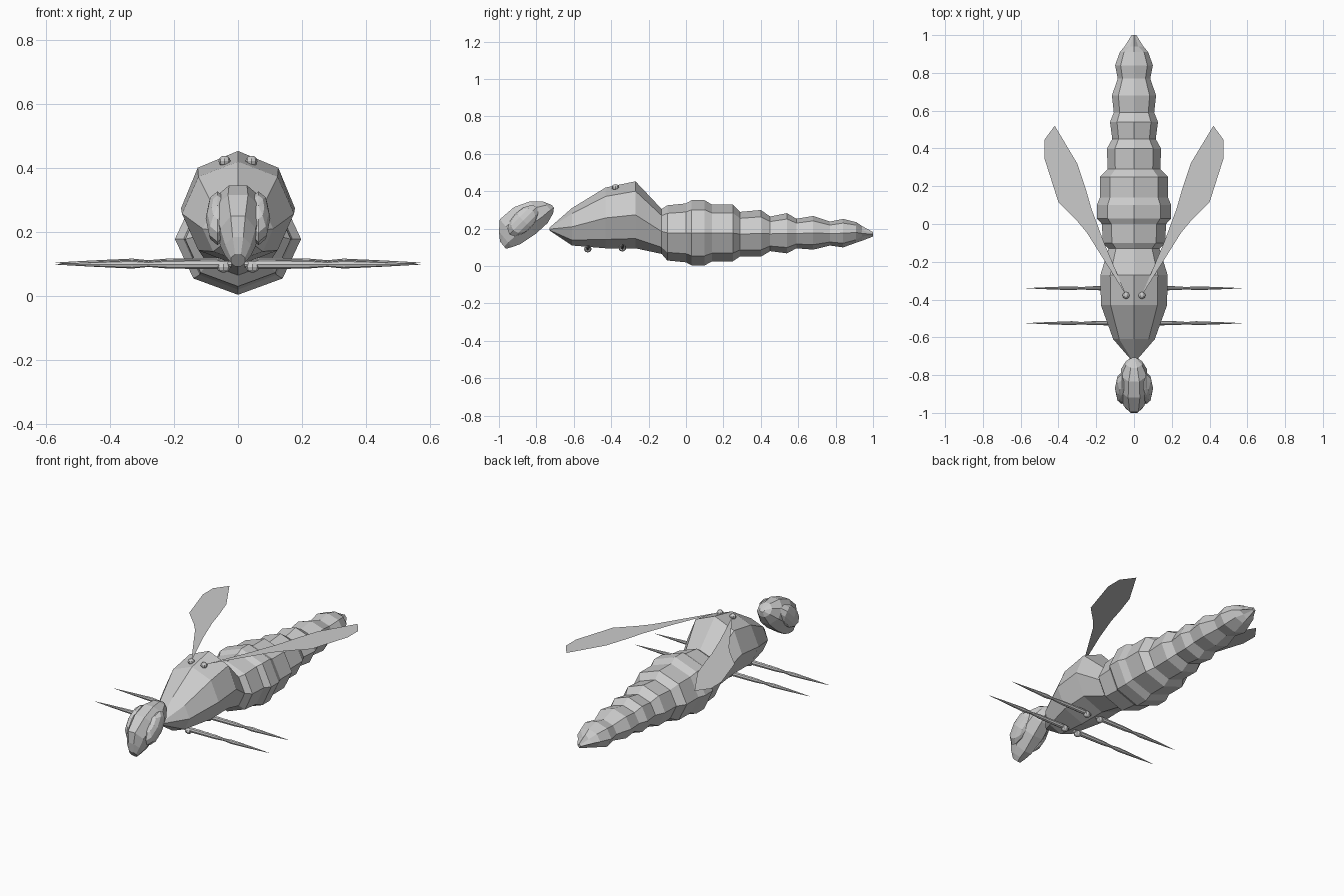
import bpy, bmesh, math
from mathutils import Vector, Matrix

cube = bpy.data.objects.get("Cube")
if cube:
    bpy.data.objects.remove(cube)

grey = bpy.data.materials.new("plain grey")
grey.use_nodes = True
grey.diffuse_color = (0.6, 0.6, 0.6, 1)
grey.node_tree.nodes["Principled BSDF"].inputs["Base Color"].default_value = (0.6, 0.6, 0.6, 1)


def finish(name, bm, recalc=True):
    if recalc:
        bmesh.ops.recalc_face_normals(bm, faces=bm.faces)
    mesh = bpy.data.meshes.new(name)
    bm.to_mesh(mesh)
    bm.free()
    mesh.materials.append(grey)
    obj = bpy.data.objects.new(name, mesh)
    bpy.context.collection.objects.link(obj)
    return obj


def loft(name, rings):
    """Skin a list of equal point rings and cap both ends."""
    bm = bmesh.new()
    loops = [[bm.verts.new(p) for p in ring] for ring in rings]
    for a, b in zip(loops, loops[1:]):
        n = len(a)
        for i in range(n):
            j = (i + 1) % n
            bm.faces.new((a[i], a[j], b[j], b[i]))
    bm.faces.new(loops[0])
    bm.faces.new(loops[-1])
    bmesh.ops.remove_doubles(bm, verts=bm.verts, dist=0.0005)
    return finish(name, bm)


def octagon(center, u, v, ru, rv, turn=0.0, star=1.0):
    pts = []
    for i in range(8):
        a = math.radians(45 * i + turn)
        k = star if i % 2 else 1.0
        pts.append(Vector(center) + Vector(u) * ru * k * math.cos(a) + Vector(v) * rv * k * math.sin(a))
    return pts


def ball(name, center, radii, tilt=0.0, segments=8, rows=6):
    bm = bmesh.new()
    m = Matrix.Translation(center) @ Matrix.Rotation(tilt, 4, 'X') @ Matrix.Diagonal((*radii, 1))
    bmesh.ops.create_uvsphere(bm, u_segments=segments, v_segments=rows, radius=1, matrix=m)
    return finish(name, bm)


X, Y, Z = Vector((1, 0, 0)), Vector((0, 1, 0)), Vector((0, 0, 1))

# Thorax and segmented abdomen: y, half width, bottom, top
sections = [
    (-0.73, 0.006, 0.19, 0.205), (-0.61, 0.11, 0.11, 0.31), (-0.43, 0.175, 0.095, 0.42),
    (-0.27, 0.178, 0.095, 0.453), (-0.13, 0.135, 0.065, 0.305), (-0.10, 0.165, 0.03, 0.325),
    (0.0, 0.17, 0.02, 0.335), (0.03, 0.197, 0.004, 0.352), (0.10, 0.197, 0.004, 0.352),
    (0.14, 0.18, 0.025, 0.328), (0.25, 0.18, 0.025, 0.328), (0.29, 0.14, 0.052, 0.29),
    (0.40, 0.143, 0.05, 0.30), (0.45, 0.115, 0.08, 0.265), (0.54, 0.127, 0.068, 0.283),
    (0.59, 0.107, 0.095, 0.253), (0.68, 0.117, 0.088, 0.268), (0.77, 0.086, 0.11, 0.238),
    (0.84, 0.10, 0.10, 0.252), (0.91, 0.075, 0.125, 0.235)]
rings = [octagon((0, y, (lo + hi) / 2), X, Z, w, (hi - lo) / 2) for y, w, lo, hi in sections]
# Fluted tail tip
rings.append(octagon((0, 0.94, 0.175), X, Z, 0.05, 0.04, star=0.6))
rings.append(octagon((0, 1.0, 0.17), X, Z, 0.012, 0.012, star=0.6))
loft("thorax_and_abdomen", rings)

# Head: lofted along a sloping axis; distance, front, back, half width
along, across = Vector((0, 0.77, 0.64)), Vector((0, -0.64, 0.77))
chin = Vector((0, -0.97, 0.125))
head = [(-0.015, 0.02, -0.03, 0.022), (0.015, 0.065, -0.043, 0.04), (0.06, 0.112, -0.06, 0.055),
        (0.16, 0.114, -0.07, 0.075), (0.245, 0.083, -0.066, 0.068), (0.30, 0.035, -0.045, 0.042),
        (0.322, -0.005, -0.025, 0.015)]
grow = 1 / math.cos(math.pi / 8)
loft("head", [octagon(chin + along * d + across * (f + b) / 2, X, across,
                      w * grow, (f - b) / 2 * grow, turn=22.5) for d, f, b, w in head])

# Leg profile: distance from the middle, radius
leg = [(0.02, 0.010), (0.07, 0.015), (0.22, 0.013), (0.28, 0.008),
       (0.33, 0.013), (0.46, 0.007), (0.57, 0.0008)]
wing = [(0.04, -0.38), (0.25, -0.045), (0.30, 0.015), (0.40, 0.115), (0.475, 0.35), (0.475, 0.445),
        (0.42, 0.52), (0.30, 0.32), (0.255, 0.185), (0.225, 0.08), (0.16, -0.095)]

for side, s in (("left", 1), ("right", -1)):
    # Eyes
    ball(side + "_eye", (s * 0.064, -0.87, 0.243), (0.037, 0.105, 0.056), math.radians(45))
    # Legs with hip joints
    for place, y, z in (("front", -0.525, 0.099), ("rear", -0.34, 0.104)):
        loft(f"{side}_{place}_leg", [octagon((s * x, y, z), Y, Z, r * 0.8, r) for x, r in leg])
        ball(f"{side}_{place}_hip", (s * 0.045, y, z - 0.008), (0.022, 0.02, 0.018))
    # Wings: flat single sheets, with a hinge knob each
    bm = bmesh.new()
    face = bm.faces.new([bm.verts.new((s * x, y, 0.424)) for x, y in wing])
    face.normal_update()
    if face.normal.z < 0:
        face.normal_flip()
    finish(side + "_wing", bm, recalc=False)
    ball(side + "_wing_hinge", (s * 0.042, -0.378, 0.421), (0.019, 0.019, 0.017))
